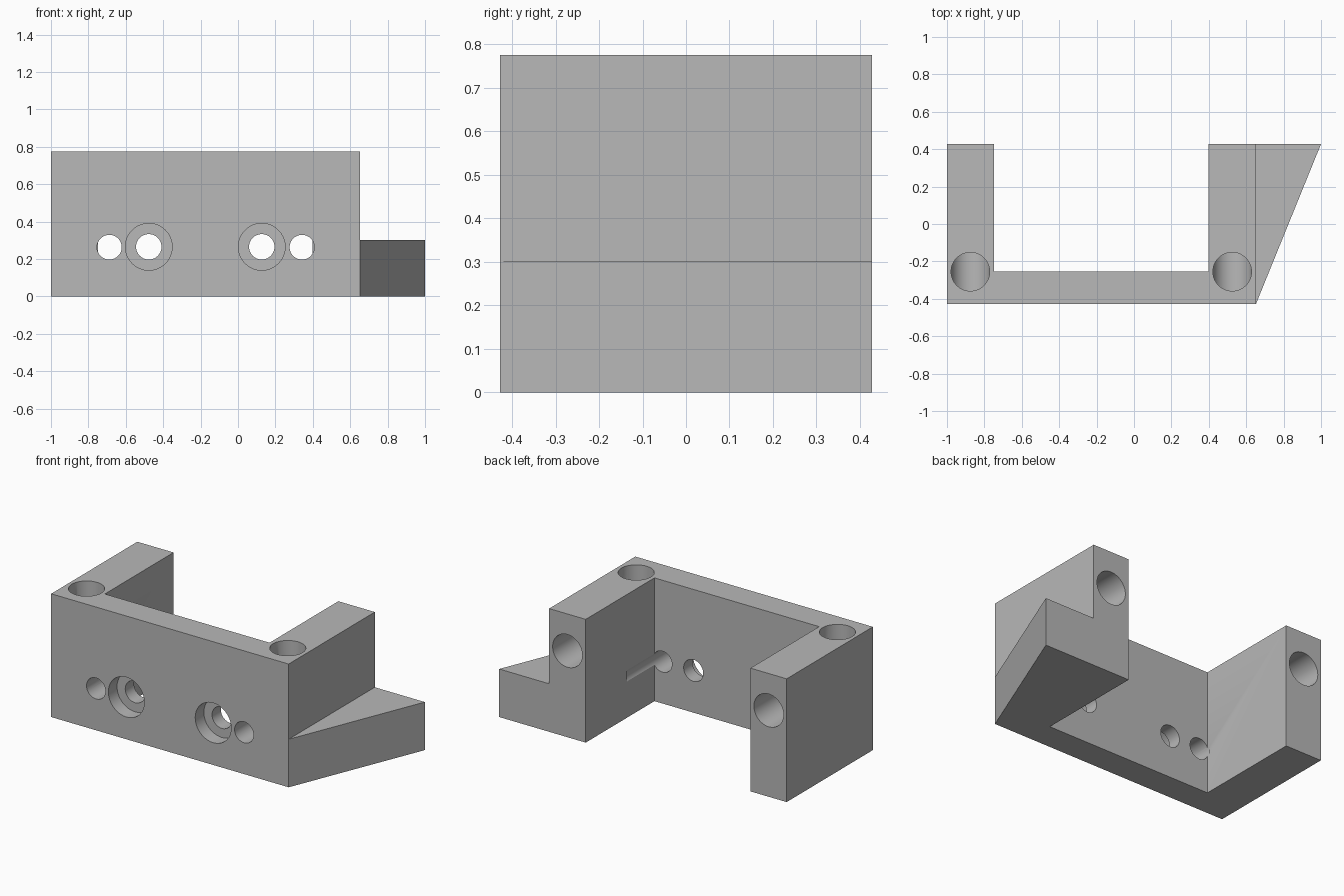
import bpy, bmesh, math
from mathutils import Matrix

if "Cube" in bpy.data.objects:
    bpy.data.objects.remove(bpy.data.objects["Cube"])

HEIGHT, HALF_DEPTH, WALL_BACK = 0.775, 0.428, -0.255
ARM_CENTRES = (-0.875, 0.525)
SEGMENTS = 64


def add_object(name, bm):
    bmesh.ops.recalc_face_normals(bm, faces=bm.faces)
    mesh = bpy.data.meshes.new(name)
    bm.to_mesh(mesh)
    bm.free()
    obj = bpy.data.objects.new(name, mesh)
    bpy.context.collection.objects.link(obj)
    return obj


def prism(name, outline, low, high):
    bm = bmesh.new()
    face = bm.faces.new([bm.verts.new((x, y, low)) for x, y in outline])
    new = bmesh.ops.extrude_face_region(bm, geom=[face])["geom"]
    bmesh.ops.translate(bm, vec=(0, 0, high - low),
                        verts=[v for v in new if isinstance(v, bmesh.types.BMVert)])
    return add_object(name, bm)


def bore(name, x, z, radius, end):
    """Cylinder along y, from ahead of the front face to the given end."""
    start = -0.6
    bm = bmesh.new()
    bmesh.ops.create_cone(bm, cap_ends=True, segments=SEGMENTS, radius1=radius,
                          radius2=radius, depth=end - start,
                          matrix=Matrix.Translation((x, (start + end) / 2, z))
                          @ Matrix.Rotation(math.pi / 2, 4, "X"))
    return add_object(name, bm)


def elbow(name, x, y, z, radius):
    """Round channel from the top, turning to leave through the back."""
    bm = bmesh.new()
    rings = [[], [], []]
    for i in range(SEGMENTS):
        a = math.tau * i / SEGMENTS
        c, s = radius * math.cos(a), radius * math.sin(a)
        for ring, co in zip(rings, ((x + c, y + s, 1), (x + c, y + s, z + s),
                                    (x + c, 0.6, z + s))):
            ring.append(bm.verts.new(co))
    for a, b in zip(rings, rings[1:]):
        for i in range(SEGMENTS):
            j = (i + 1) % SEGMENTS
            bm.faces.new((a[i], a[j], b[j], b[i]))
    bm.faces.new(rings[0])
    bm.faces.new(rings[2])
    return add_object(name, bm)


# U-shaped bracket with the side wedge in its footprint
bracket = prism("bracket", [
    (-1, -HALF_DEPTH), (0.652, -HALF_DEPTH), (1, HALF_DEPTH), (0.398, HALF_DEPTH),
    (0.398, WALL_BACK), (-0.748, WALL_BACK), (-0.748, HALF_DEPTH), (-1, HALF_DEPTH)],
    0, HEIGHT)

# Clearance that lowers the wedge, then channels and screw holes
cutters = [prism("wedge_clearance", [(0.652, -0.6), (1.2, -0.6), (1.2, 0.6), (0.652, 0.6)],
                 0.302, 1)]
for x in ARM_CENTRES:
    cutters.append(elbow("channel_cutter", x, WALL_BACK, 0.543, 0.103))
for x in (-0.477, 0.127):
    cutters.append(bore("counterbore_cutter", x, 0.265, 0.125, -0.342))
    cutters.append(bore("screw_hole_cutter", x, 0.265, 0.068, 0))
cutters.append(bore("right_pin_cutter", -0.688, 0.263, 0.066, -0.235))
cutters.append(bore("left_pin_cutter", 0.342, 0.263, 0.066, 0.02))

bpy.ops.object.select_all(action="DESELECT")
bpy.context.view_layer.objects.active = bracket
bracket.select_set(True)
for cutter in cutters:
    cutter.hide_render = True
    mod = bracket.modifiers.new("cut", "BOOLEAN")
    mod.operation, mod.solver, mod.object = "DIFFERENCE", "EXACT", cutter
    bpy.ops.object.modifier_apply(modifier=mod.name)
    bpy.data.objects.remove(cutter)

# Plain grey finish
grey = bpy.data.materials.new("plain_grey")
grey.use_nodes = True
colour = (0.48, 0.48, 0.48, 1)
grey.diffuse_color = colour
grey.node_tree.nodes["Principled BSDF"].inputs["Base Color"].default_value = colour
bracket.data.materials.clear()
bracket.data.materials.append(grey)
bpy.ops.object.shade_smooth_by_angle(angle=math.radians(30))
